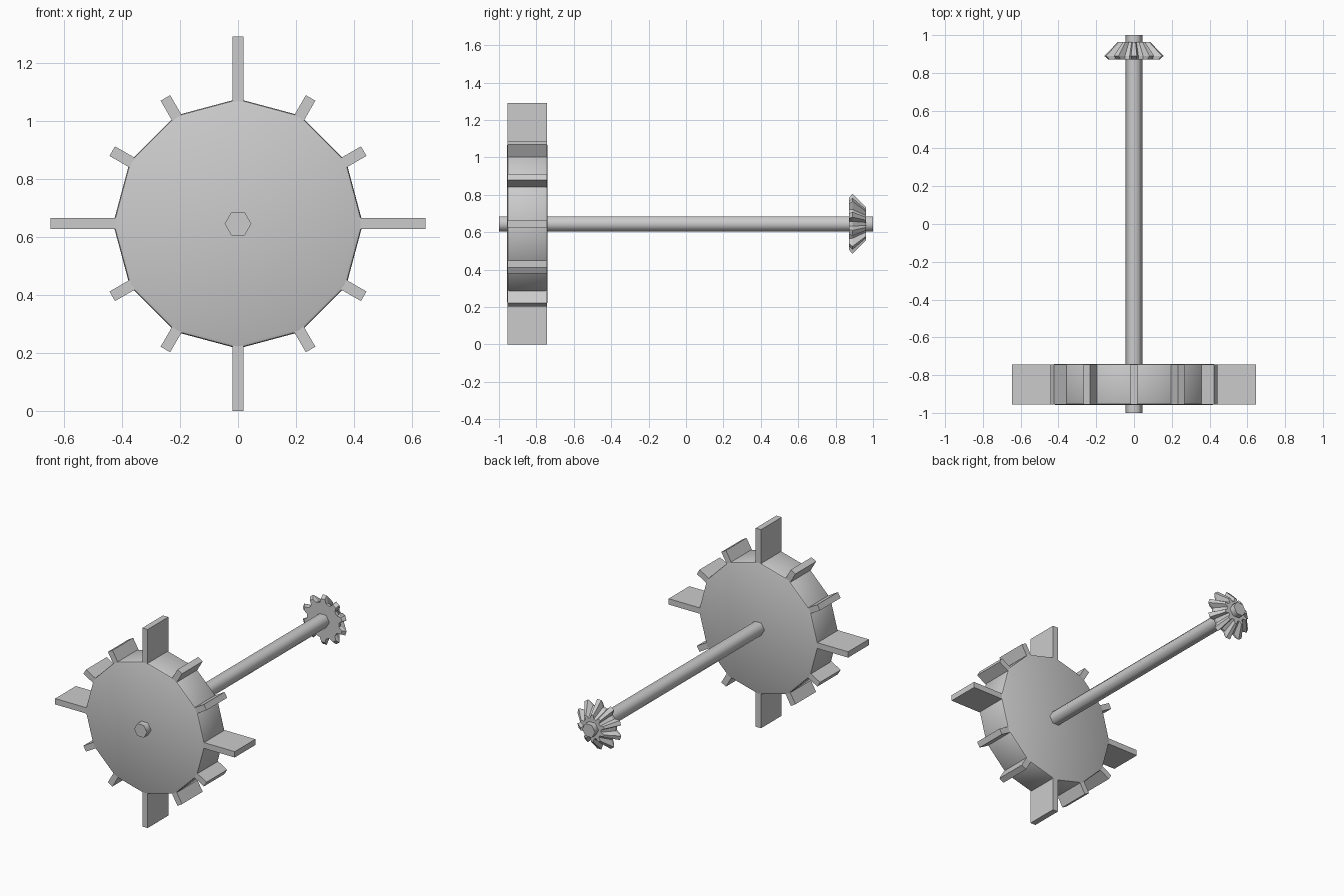
import bpy, bmesh, math
from math import cos, sin, pi, radians
from mathutils import Matrix, Vector

cube = bpy.data.objects.get("Cube")
if cube:
    bpy.data.objects.remove(cube, do_unlink=True)

AXLE_Z = 0.645

grey = bpy.data.materials.new("plain_grey")
grey.use_nodes = True
GREY = (0.6, 0.6, 0.6, 1)
grey.diffuse_color = GREY
grey.node_tree.nodes["Principled BSDF"].inputs["Base Color"].default_value = GREY


def add_object(name, bm, smooth_angle=None):
    bmesh.ops.recalc_face_normals(bm, faces=bm.faces)
    mesh = bpy.data.meshes.new(name)
    bm.to_mesh(mesh)
    bm.free()
    mesh.materials.append(grey)
    ob = bpy.data.objects.new(name, mesh)
    ob.location.z = AXLE_Z
    bpy.context.collection.objects.link(ob)
    if smooth_angle:
        bpy.ops.object.select_all(action="DESELECT")
        ob.select_set(True)
        bpy.context.view_layer.objects.active = ob
        bpy.ops.object.shade_smooth_by_angle(angle=radians(smooth_angle))
    return ob


def loft(rings):
    """Skin a list of equal-length point rings and cap both ends."""
    bm = bmesh.new()
    loops = [[bm.verts.new(p) for p in ring] for ring in rings]
    n = len(loops[0])
    for a, b in zip(loops, loops[1:]):
        for i in range(n):
            j = (i + 1) % n
            bm.faces.new((a[i], a[j], b[j], b[i]))
    bm.faces.new(loops[0])
    bm.faces.new(loops[-1])
    return bm


def polygon(sides, radius, y):
    return [(radius * cos(2 * pi * i / sides), y, radius * sin(2 * pi * i / sides))
            for i in range(sides)]


# Hexagonal axle
add_object("axle", loft([polygon(6, 0.046, y) for y in (-1, 0, 0.5, 1)]), 65)

# Twelve-sided drum with softened rims
drum_profile = [(0.418, -0.957), (0.427, -0.953), (0.43, -0.945),
                (0.43, -0.752), (0.427, -0.744), (0.418, -0.74)]
add_object("drum", loft([polygon(12, r, y) for r, y in drum_profile]), 40)

# Paddles: a long one every quarter turn, short ones between
for i in range(12):
    inner, outer = 0.38, (0.645 if i % 3 == 0 else 0.5)
    bm = bmesh.new()
    bmesh.ops.create_cube(bm, size=1)
    bmesh.ops.scale(bm, vec=(outer - inner, 0.212, 0.038), verts=bm.verts)
    bmesh.ops.translate(bm, vec=((inner + outer) / 2, -0.849, 0), verts=bm.verts)
    bmesh.ops.rotate(bm, matrix=Matrix.Rotation(-i * pi / 6, 3, "Y"), verts=bm.verts)
    add_object(f"{'long' if i % 3 == 0 else 'short'}_paddle_{i + 1}", bm)

# Bevel gear: tapered toothed outline
TEETH = 10


def gear_ring(root, tip, y):
    pts = []
    for t in range(TEETH):
        for offset, r in ((-0.32, root), (-0.15, tip), (0.15, tip), (0.32, root)):
            a = pi / 2 + 2 * pi * (t + offset) / TEETH
            pts.append((r * cos(a), y, r * sin(a)))
    return pts


add_object("bevel_gear", loft([gear_ring(0.115, 0.14, 0.872),
                               gear_ring(0.115, 0.161, 0.89),
                               gear_ring(0.065, 0.088, 0.963)]))
